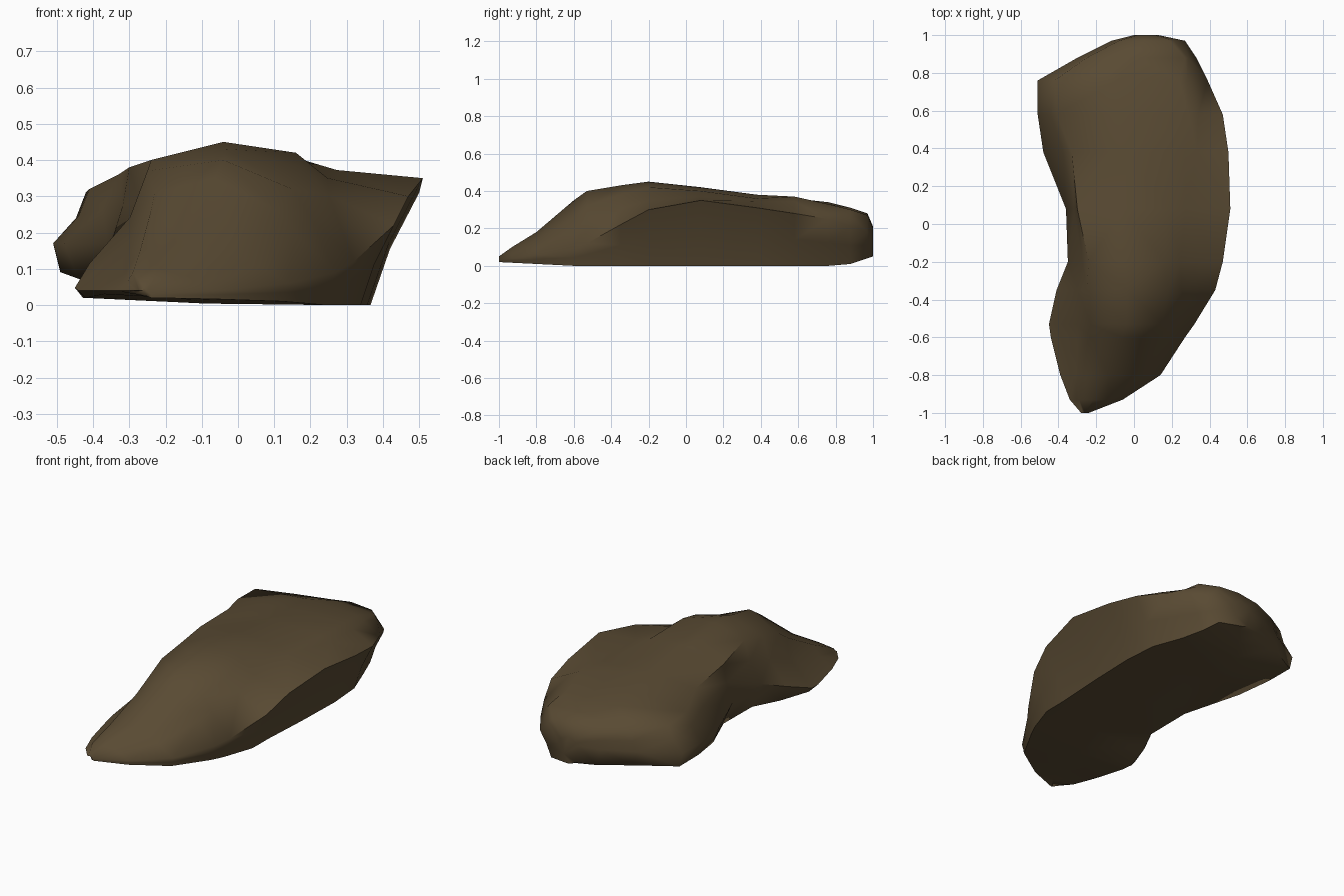
import bpy
import bmesh

cube = bpy.data.objects.get("Cube")
if cube:
    bpy.data.objects.remove(cube, do_unlink=True)

# One brown stone colour
stone = bpy.data.materials.new("brown stone")
stone.use_nodes = True
colour = (0.1, 0.069, 0.033, 1)
stone.diffuse_color = colour
shader = next(node for node in stone.node_tree.nodes if node.type == 'BSDF_PRINCIPLED')
shader.inputs["Base Color"].default_value = colour

# Stations from the front tip to the back, in hundredths:
# y, left edge x, crest x, crest z, top z, shoulder x, shoulder z, right edge x, right edge z
stations = [
    (-100, -28, -27, 4, 5, -25, 4, -24, 3),
    (-93, -34, -29, 9, 10, -14, 8, -6, 4),
    (-80, -39, -27, 15, 18, 0, 14, 14, 6),
    (-60, -44, -24, 26, 35, 11, 26, 27, 9),
    (-53, -45, -23, 31, 40, 15, 32, 32, 12),
    (-35, -41, -25, 37, 43, 18, 38, 43, 22),
    (-20, -35, -24, 40, 45, 16, 42, 47, 30),
    (8, -36, -30, 38, 42, 18, 40, 51, 35),
    (38, -48, -33, 36, 38, 27, 36, 50, 31),
    (58, -51, -41, 32, 36, 29, 37, 47, 28),
    (76, -51, -42, 31, 34, 24, 33, 39, 25),
    (88, -30, -25, 28, 31, 27, 30, 33, 21),
    (97, -12, -8, 26, 28, 19, 27, 27, 18),
    (100, 0, 2, 20, 21, 11, 20, 13, 15),
]


def ramp(value, start, end):
    """Go from 0 to 1 between start and end."""
    return min(1, max(0, (value - start) / (end - start)))


def between(first, second, across, up):
    """Point part of the way across and up from one corner to another."""
    return (first[0] + (second[0] - first[0]) * across,
            first[1] + (second[1] - first[1]) * up)


def section(station):
    """Closed outline of the stone at one station, as (x, z) corners."""
    y, left_x, crest_x, crest_z, top_z, shoulder_x, shoulder_z, right_x, right_z = station
    tail = ramp(y, 85, 100)
    lift = 5 * tail + 2 * ramp(y, -60, -100)
    rise = ramp(y, -55, -20)

    # The left flank leans in to the crest, and its base lifts toward the back
    left = (left_x, 4 + 13 * rise)
    left_base = (left_x + 2 + 4 * rise * (1 - ramp(y, 10, 60)),
                 2 + lift + 7 * ramp(y, 0, 50) * (1 - tail))
    crest = (crest_x, crest_z)
    flank = between(left, crest, 0.7, 0.5)
    top = ((crest_x + shoulder_x) / 2, top_z)

    # The shoulder steps down to a ledge, and the right flank overhangs its base
    shoulder = (shoulder_x, shoulder_z)
    right = (right_x, right_z)
    ledge = between(shoulder, right, 0.28, 0.28)
    ledge = (ledge[0], ledge[1] - 4 * max(0, 1 - abs(y + 25) / 50))
    right_base = (right_x - max(0, right_z - 3) * 0.48, lift)
    undercut = between(right, right_base, 0.6, 0.5)
    middle_base = between(left_base, right_base, 0.5, 0.8)

    return [left_base, left, flank, crest, top, shoulder,
            ledge, right, undercut, right_base, middle_base]


# Loft the boulder and close both ends
bm = bmesh.new()
rings = []
for station in stations:
    corners = section(station)
    rings.append([bm.verts.new((x / 100, station[0] / 100, z / 100)) for x, z in corners])
for near, far in zip(rings, rings[1:]):
    for i, corner in enumerate(near):
        bm.faces.new((near[i - 1], corner, far[i], far[i - 1]))
bm.faces.new(rings[0])
bm.faces.new(rings[-1])
bmesh.ops.recalc_face_normals(bm, faces=bm.faces)
bmesh.ops.triangulate(bm, faces=bm.faces)

mesh = bpy.data.meshes.new("boulder")
bm.to_mesh(mesh)
bm.free()
mesh.materials.append(stone)
boulder = bpy.data.objects.new("boulder", mesh)
bpy.context.collection.objects.link(boulder)

# Soft shading with crisp ridges
bpy.ops.object.select_all(action='DESELECT')
boulder.select_set(True)
bpy.context.view_layer.objects.active = boulder
bpy.ops.object.shade_smooth_by_angle(angle=1.1)
